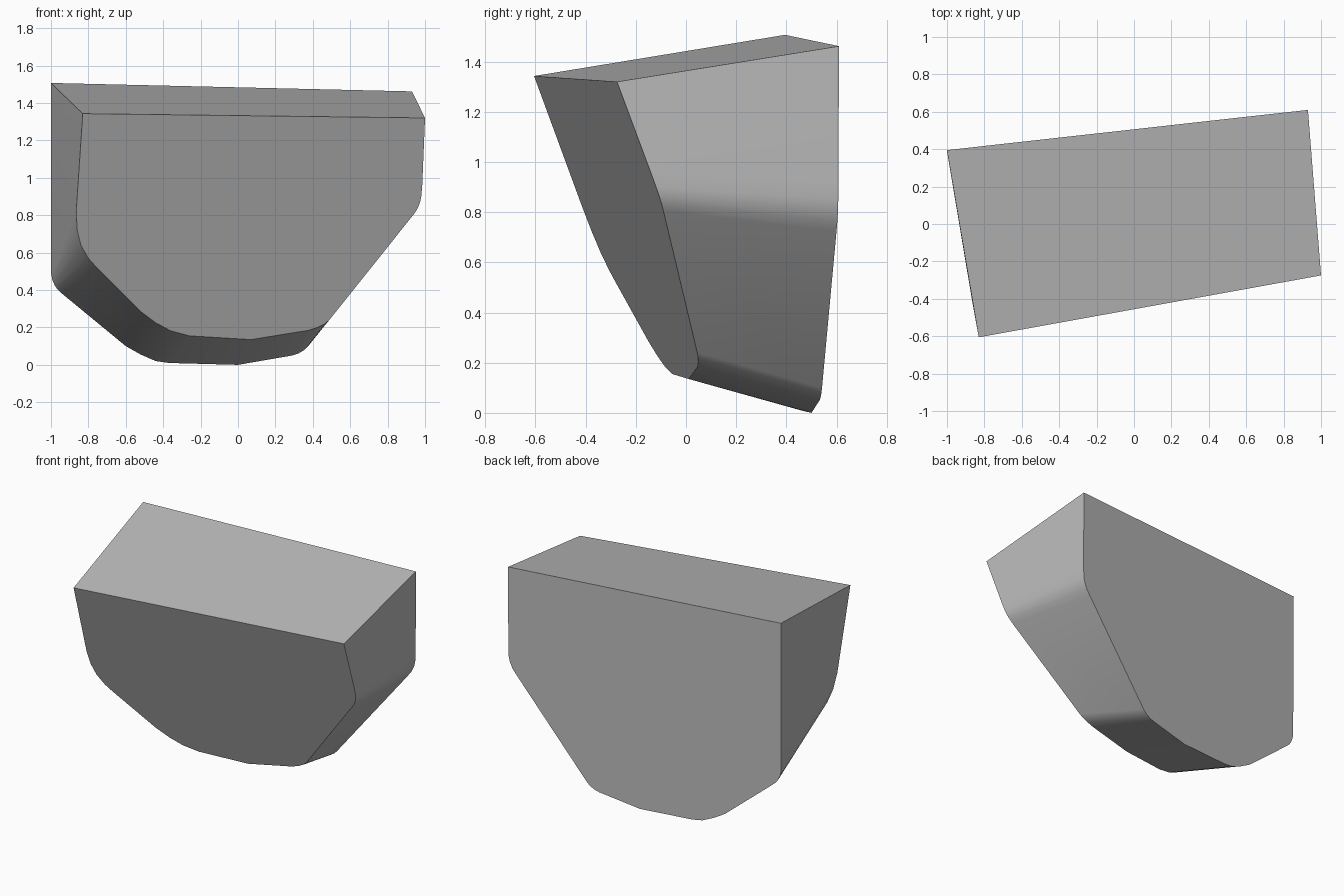
import bpy, bmesh, math

# Front and back outlines as matching (x, z) pairs, anticlockwise from upper left
FRONT = [(-0.83, 1.343),
         (-0.865, 0.82), (-0.86, 0.72), (-0.84, 0.64), (-0.80, 0.57), (-0.76, 0.525),
         (-0.52, 0.285), (-0.44, 0.225), (-0.36, 0.182), (-0.26, 0.155),
         (0.07, 0.135),
         (0.38, 0.185), (0.43, 0.202), (0.465, 0.22), (0.49, 0.242),
         (0.94, 0.805), (0.96, 0.835), (0.973, 0.868), (0.98, 0.90), (0.985, 0.96),
         (1.0, 1.32)]
BACK = [(-1.0, 1.507),
        (-1.0, 0.49), (-0.993, 0.455), (-0.98, 0.425), (-0.965, 0.403), (-0.94, 0.38),
        (-0.60, 0.10), (-0.52, 0.055), (-0.44, 0.02), (-0.37, 0.01),
        (0.0, 0.0),
        (0.29, 0.05), (0.325, 0.062), (0.355, 0.08), (0.375, 0.10),
        (0.87, 0.725), (0.90, 0.765), (0.92, 0.81), (0.928, 0.85), (0.93, 0.92),
        (0.93, 1.462)]


# Sloping planes that hold the two end faces
def front_y(x, z):
    return 0.05 + 0.176 * x - 0.3795 * z


def back_y(x, z):
    return 0.5 + 0.1115 * x + 0.0043 * z


# Solid lofted between both outlines
bm = bmesh.new()
front = [bm.verts.new((x, front_y(x, z), z)) for x, z in FRONT]
back = [bm.verts.new((x, back_y(x, z), z)) for x, z in BACK]
bm.faces.new(front)
bm.faces.new(back[::-1])
n = len(front)
for i in range(n):
    j = (i + 1) % n
    bm.faces.new((front[j], front[i], back[i], back[j]))
bmesh.ops.recalc_face_normals(bm, faces=bm.faces)

mesh = bpy.data.meshes.new("rounded_block")
bm.to_mesh(mesh)
bm.free()
block = bpy.data.objects.new("rounded_block", mesh)
bpy.context.collection.objects.link(block)

# Plain grey material
grey = bpy.data.materials.new("grey")
grey.diffuse_color = (0.5, 0.5, 0.5, 1.0)
mesh.materials.append(grey)

# Soft rounded corners, crisp end edges
bpy.context.view_layer.objects.active = block
block.select_set(True)
bpy.ops.object.shade_smooth_by_angle(angle=math.radians(35))
